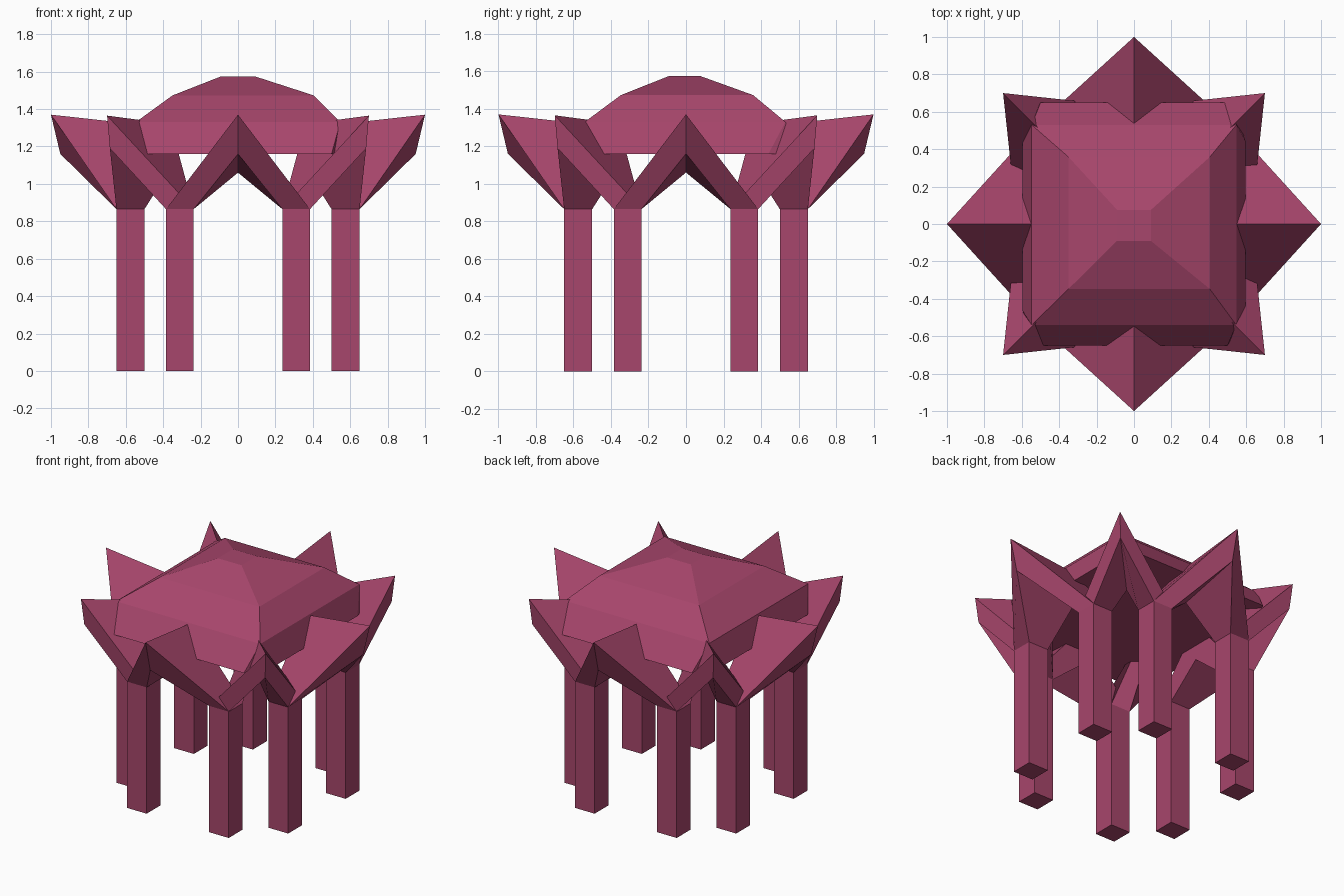
import bpy
import bmesh
from math import radians
from mathutils import Matrix, Vector

cube = bpy.data.objects.get("Cube")
if cube:
    bpy.data.objects.remove(cube, do_unlink=True)

# One flat colour for everything
rose = bpy.data.materials.new("rose")
rose.use_nodes = True
colour = (0.39, 0.061, 0.149, 1)
rose.diffuse_color = colour
rose.node_tree.nodes["Principled BSDF"].inputs["Base Color"].default_value = colour


def add_object(name, bm):
    bmesh.ops.recalc_face_normals(bm, faces=bm.faces)
    mesh = bpy.data.meshes.new(name)
    bm.to_mesh(mesh)
    bm.free()
    mesh.materials.append(rose)
    obj = bpy.data.objects.new(name, mesh)
    bpy.context.collection.objects.link(obj)
    return obj


def loft(name, rings, turn=0):
    """Skin equal-length closed rings of points and cap both ends."""
    bm = bmesh.new()
    rot = Matrix.Rotation(radians(turn), 3, "Z")
    loops = [[bm.verts.new(rot @ Vector(p)) for p in ring] for ring in rings]
    for a, b in zip(loops, loops[1:]):
        n = len(a)
        for i in range(n):
            j = (i + 1) % n
            bm.faces.new((a[i], a[j], b[j], b[i]))
    bm.faces.new(loops[0])
    bm.faces.new(loops[-1])
    return add_object(name, bm)


def square(x0, x1, y0, y1, z):
    return [(x0, y0, z), (x1, y0, z), (x1, y1, z), (x0, y1, z)]


LEG_TOP = 0.865
FAR, MID, NEAR, IN = 0.65, 0.5, 0.385, 0.237

# Mitre sections where two slanted beams meet, listed in leg-corner order
front_mitre = [(0, -1, 1.37), (0, -0.95, 1.16), (0, -0.5, 1.06), (0, -0.5, 1.315)]
corner_mitre = [(-0.685, -0.685, 1.19), (-0.7, -0.7, 1.365),
                (-0.36, -0.36, 1.32), (-0.37, -0.37, 1.07)]
leg_top = square(-NEAR, -IN, -FAR, -MID, LEG_TOP)

for k, side in enumerate(("front", "left", "back", "right")):
    turn = 90 * k
    # Pair of legs on this side
    for hand, s in (("a", -1), ("b", 1)):
        x0, x1 = sorted((s * NEAR, s * IN))
        loft(f"{side}_leg_{hand}", [square(x0, x1, -FAR, -MID, 0),
                                    square(x0, x1, -FAR, -MID, LEG_TOP)], turn)
    # Pointed arch over the pair, and pointed arch around the corner
    loft(f"{side}_arch", [leg_top, front_mitre,
                          [(-x, y, z) for x, y, z in leg_top]], turn)
    loft(f"{side}_corner_arch", [leg_top, corner_mitre,
                                 [(y, x, z) for x, y, z in leg_top]], turn)

# Faceted roof with a flared skirt whose panels split at each corner
bm = bmesh.new()
tiers = [square(-0.09, 0.09, -0.09, 0.075, 1.575),
         square(-0.35, 0.405, -0.347, 0.358, 1.473),
         square(-0.547, 0.547, -0.54, 0.53, 1.33)]
tiers = [[bm.verts.new(p) for p in tier] for tier in tiers]
bm.faces.new(tiers[0])
for a, b in zip(tiers, tiers[1:]):
    for i in range(4):
        j = (i + 1) % 4
        bm.faces.new((a[i], a[j], b[j], b[i]))
hem_points = [(-0.52, -0.65), (0.5, -0.65), (0.597, -0.47), (0.597, 0.44),
              (0.53, 0.65), (-0.5, 0.65), (-0.597, 0.43), (-0.597, -0.46)]
hem = [bm.verts.new((x, y, 1.16)) for x, y in hem_points]
eave = tiers[-1]
for i in range(4):
    j = (i + 1) % 4
    bm.faces.new((eave[i], eave[j], hem[2 * i + 1], hem[2 * i]))
    bm.faces.new((eave[j], hem[2 * i + 1], hem[(2 * i + 2) % 8]))
bm.faces.new(hem)
add_object("roof", bm)
